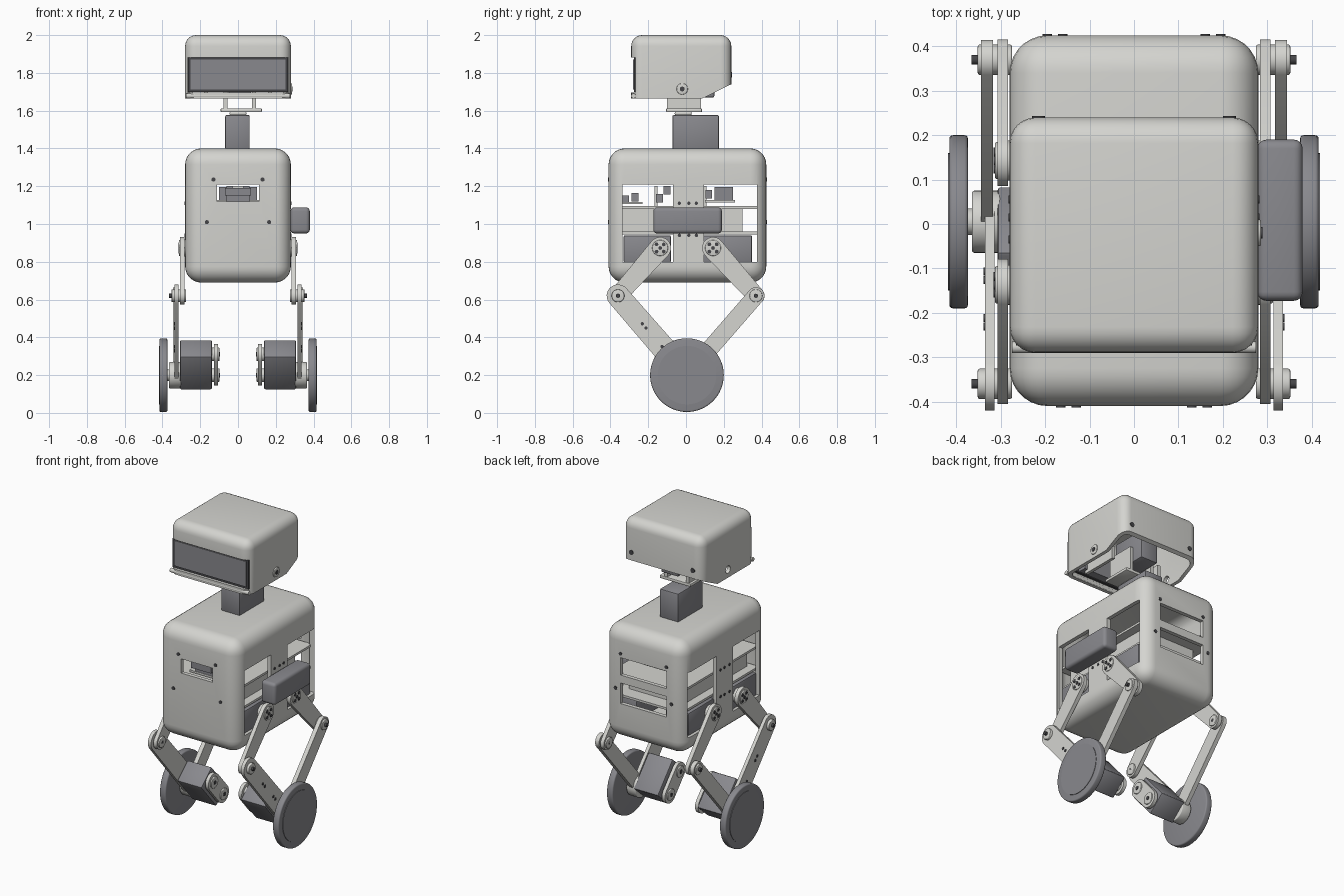
import bpy, bmesh
from math import radians, pi, cos, sin, atan2
from mathutils import Matrix, Vector

cube = bpy.data.objects.get("Cube")
if cube:
    bpy.data.objects.remove(cube, do_unlink=True)


def material(name, rgb):
    m = bpy.data.materials.new(name)
    m.use_nodes = True
    m.diffuse_color = (*rgb, 1)
    m.node_tree.nodes["Principled BSDF"].inputs["Base Color"].default_value = (*rgb, 1)
    return m


LIGHT = material("warm light grey", (0.66, 0.66, 0.63))
DARK = material("slate grey", (0.25, 0.25, 0.27))
BLACK = material("screw black", (0.06, 0.06, 0.065))


def finish(bm, name, mat):
    bmesh.ops.recalc_face_normals(bm, faces=bm.faces)
    me = bpy.data.meshes.new(name)
    bm.to_mesh(me)
    bm.free()
    ob = bpy.data.objects.new(name, me)
    bpy.context.collection.objects.link(ob)
    if mat:
        me.materials.append(mat)
        smooth(ob)
    return ob


def smooth(ob):
    bpy.ops.object.select_all(action="DESELECT")
    ob.select_set(True)
    bpy.context.view_layer.objects.active = ob
    bpy.ops.object.shade_smooth_by_angle(angle=radians(32))


def box(name, x, y, z, mat=None, r=0.0, seg=3, tilt=0.0):
    """Rounded box from three ranges, optionally tilted about the x axis."""
    bm = bmesh.new()
    size = [abs(b - a) for a, b in (x, y, z)]
    bmesh.ops.create_cube(bm, size=1, matrix=Matrix.Diagonal((*size, 1)))
    if r:
        bmesh.ops.bevel(bm, geom=bm.edges[:], offset=r, segments=seg, profile=0.5, affect="EDGES")
    mid = Vector([(a + b) / 2 for a, b in (x, y, z)])
    bm.transform(Matrix.Translation(mid) @ Matrix.Rotation(tilt, 4, "X"))
    return finish(bm, name, mat)


def disc(name, axis, x, centre, r, mat=None, bevel=0.0, seg=40):
    """Cylinder along axis X or Y, spanning the given range."""
    bm = bmesh.new()
    bmesh.ops.create_cone(bm, cap_ends=True, segments=seg, radius1=r, radius2=r, depth=abs(x[1] - x[0]))
    if bevel:
        rim = [e for e in bm.edges if abs(e.verts[0].co.z - e.verts[1].co.z) < 1e-5]
        bmesh.ops.bevel(bm, geom=rim, offset=bevel, segments=3, profile=0.5, affect="EDGES")
    m = (x[0] + x[1]) / 2
    if axis == "X":
        mtx = Matrix.Translation((m, *centre)) @ Matrix.Rotation(pi / 2, 4, "Y")
    else:
        mtx = Matrix.Translation((centre[0], m, centre[1])) @ Matrix.Rotation(pi / 2, 4, "X")
    bm.transform(mtx)
    return finish(bm, name, mat)


def prism(name, pts, x, mat=None):
    """Side profile of (y, z) points extruded along x."""
    bm = bmesh.new()
    face = bm.faces.new([bm.verts.new((x[0], *p)) for p in pts])
    ext = bmesh.ops.extrude_face_region(bm, geom=[face])["geom"]
    moved = [v for v in ext if isinstance(v, bmesh.types.BMVert)]
    bmesh.ops.translate(bm, verts=moved, vec=(x[1] - x[0], 0, 0))
    return finish(bm, name, mat)


def link(name, a, b, ra, rb, x, mat=LIGHT):
    """Flat bar with round ends between two joints."""
    t = atan2(b[1] - a[1], b[0] - a[0])
    pts = []
    for c, r, start in ((a, ra, t + pi / 2), (b, rb, t - pi / 2)):
        pts += [(c[0] + r * cos(start + pi * i / 12), c[1] + r * sin(start + pi * i / 12)) for i in range(13)]
    return prism(name, pts, x, mat)


def cut(ob, cutters, mat):
    for c in cutters:
        mod = ob.modifiers.new("cut", "BOOLEAN")
        mod.operation, mod.solver, mod.object = "DIFFERENCE", "EXACT", c
        bpy.context.view_layer.objects.active = ob
        bpy.ops.object.modifier_apply(modifier=mod.name)
        bpy.data.objects.remove(c, do_unlink=True)
    ob.data.materials.clear()
    ob.data.materials.append(mat)
    smooth(ob)


# Body shell: hollow rounded box with side windows, front and back slots
body = box("body_shell", (-0.28, 0.28), (-0.41, 0.425), (0.69, 1.4), r=0.085, seg=7)
cut(body, [
    box("hollow", (-0.255, 0.255), (-0.385, 0.4), (0.715, 1.375), r=0.07, seg=5),
    box("front_window", (-0.5, 0.5), (-0.335, -0.07), (0.8, 1.21)),
    box("rear_window", (-0.5, 0.5), (0.095, 0.375), (0.8, 1.21)),
    box("front_slot", (-0.11, 0.11), (-0.5, -0.36), (1.12, 1.21)),
    box("back_slot", (-0.16, 0.16), (0.38, 0.5), (1.1, 1.21)),
    box("low_back_slot", (-0.16, 0.16), (0.38, 0.5), (0.92, 1.05)),
], LIGHT)

# Shelves and electronics inside the body
for z in (0.945, 1.08):
    box("inner_shelf", (-0.245, 0.245), (-0.375, 0.39), (z, z + 0.014), LIGHT)
box("electronics_tray", (-0.19, 0.19), (-0.34, 0.3), (0.955, 1.085), LIGHT)
box("computer_board", (-0.12, 0.12), (0.1, 0.26), (1.115, 1.127), LIGHT)
box("computer_block", (-0.1, 0.1), (0.15, 0.25), (1.127, 1.195), DARK)
box("front_board", (-0.1, 0.1), (-0.34, -0.23), (1.105, 1.117), LIGHT)
box("front_display", (-0.07, 0.07), (-0.37, -0.34), (1.15, 1.19), DARK)
for y, z in ((-0.32, 1.15), (-0.27, 1.165), (-0.14, 1.16), (-0.1, 1.2), (0.12, 1.18)):
    box("board_connector", (-0.06, 0.06), (y - 0.018, y + 0.018), (z - 0.045, z), DARK)
for y in (-0.16, 0.1):
    box("board_post", (-0.03, 0.03), (y - 0.008, y + 0.008), (1.09, 1.2), LIGHT)

# Side battery
box("battery_pack", (0.278, 0.38), (-0.173, 0.19), (0.95, 1.088), DARK, r=0.02, seg=4)

# Body screws
for s in (1, -1):
    for x, z in ((0.13, 1.235), (0.165, 1.01)):
        disc("front_screw", "Y", (-0.413, -0.4), (s * x, z), 0.011, BLACK, seg=14)
        disc("back_screw", "Y", (0.415, 0.428), (s * (x + 0.03), z), 0.011, BLACK, seg=14)
    for y in (-0.05, -0.0, 0.04):
        for z in (0.94, 1.11):
            disc("pillar_screw", "X", (s * 0.275, s * 0.283), (y + 0.015, z), 0.009, BLACK, seg=12)

# Neck
box("neck_motor", (-0.068, 0.062), (-0.072, 0.175), (1.395, 1.577), DARK, r=0.008, seg=2)
box("neck_horn", (-0.045, 0.045), (-0.06, 0.03), (1.575, 1.595), LIGHT, r=0.008)
box("neck_plate", (-0.092, 0.127), (-0.106, 0.085), (1.592, 1.612), LIGHT, r=0.006, seg=2)
for x in (-0.077, 0.073):
    box("neck_arm", (x, x + 0.022), (-0.1, 0.08), (1.605, 1.76), LIGHT)

# Head shell: open underneath, sloped at the lower back
head = box("head_shell", (-0.28, 0.28), (-0.29, 0.24), (1.55, 2.0), r=0.058, seg=6)
cut(head, [
    box("hollow", (-0.258, 0.258), (-0.268, 0.218), (1.5, 1.978), r=0.04, seg=4),
    prism("underside", [(-0.6, 1.3), (-0.6, 1.664), (0.085, 1.664), (0.24, 1.74), (0.6, 1.917), (0.6, 1.3)],
          (-0.6, 0.6)),
    box("face_window", (-0.267, 0.267), (-0.5, -0.262), (1.697, 1.882)),
    disc("side_hole", "X", (-0.35, -0.2), (-0.02, 1.715), 0.023),
], LIGHT)

# Face screen with a thin frame, chin bar and head screws
box("screen_frame", (-0.266, 0.266), (-0.274, -0.255), (1.698, 1.881), BLACK)
box("face_screen", (-0.252, 0.252), (-0.281, -0.27), (1.712, 1.872), DARK)
disc("chin_bar", "X", (-0.275, 0.275), (-0.278, 1.678), 0.013, LIGHT, seg=16)
disc("head_pivot", "X", (0.27, 0.286), (-0.02, 1.715), 0.03, LIGHT, bevel=0.004)
disc("pivot_screw", "X", (0.28, 0.289), (-0.02, 1.715), 0.013, BLACK, seg=14)
for s in (1, -1):
    disc("head_screw", "Y", (0.23, 0.243), (s * 0.215, 1.79), 0.015, BLACK, seg=16)

# Mechanism inside the head
box("tilt_motor", (-0.05, 0.07), (-0.08, 0.15), (1.67, 1.85), DARK, r=0.008, seg=2)
box("screen_driver", (-0.2, 0.2), (-0.25, -0.2), (1.7, 1.87), DARK)
for s in (1, -1):
    box("head_bracket", (s * 0.16, s * 0.18), (-0.22, 0.02), (1.68, 1.76), LIGHT)

# Legs: a pair of two-bar linkages on each side, meeting at the wheel
AXLE = (0.005, 0.2)
KNEE_F, KNEE_R = (-0.36, 0.62), (0.37, 0.62)
HIP_F, HIP_R = (-0.137, 0.873), (0.143, 0.873)
shin = (Vector(KNEE_F) - Vector(AXLE)).normalized()
tilt = atan2(shin.y, shin.x)

for s in (1, -1):
    side = "left" if s > 0 else "right"

    def span(a, b):
        return (s * a, s * b)

    for part, hip, knee, ys in (("front", HIP_F, KNEE_F, (-0.33, -0.08)), ("rear", HIP_R, KNEE_R, (0.09, 0.35))):
        tag = f"{side}_{part}_"
        box(tag + "hip_motor", span(0.1, 0.262), ys, (0.795, 0.94), DARK, r=0.008, seg=2)
        disc(tag + "hip_shaft", "X", span(0.2, 0.29), hip, 0.045, LIGHT)
        link(tag + "thigh", hip, knee, 0.058, 0.046, span(0.284, 0.308))
        disc(tag + "hip_horn", "X", span(0.3, 0.313), hip, 0.042, LIGHT, bevel=0.004)
        for i in range(5):
            a, d = pi / 4 + i * pi / 2, 0.027 if i < 4 else 0
            spot = (hip[0] + d * cos(a), hip[1] + d * sin(a))
            disc(tag + "hip_screw", "X", span(0.308, 0.316), spot, 0.01, BLACK, seg=12)
        disc(tag + "knee_pin", "X", span(0.275, 0.366), knee, 0.011, BLACK, seg=16)
        disc(tag + "knee_cap", "X", span(0.275, 0.352), knee, 0.034, LIGHT, bevel=0.004)
    link(side + "_front_shin", KNEE_F, AXLE, 0.06, 0.064, span(0.314, 0.336))
    link(side + "_rear_shin", KNEE_R, AXLE, 0.045, 0.045, span(0.318, 0.345))
    for d in (0.17, 0.2, 0.33, 0.36):
        p = Vector(AXLE) + shin * d
        disc(side + "_shin_screw", "X", span(0.33, 0.339), p, 0.009, BLACK, seg=12)

    # Wheel motor follows the front shin
    c = Vector(AXLE) + shin * 0.072
    box(side + "_wheel_motor", span(0.137, 0.308), (c.x - 0.115, c.x + 0.115), (c.y - 0.07, c.y + 0.07),
        DARK, r=0.008, seg=2, tilt=tilt)
    top = Vector(AXLE) + shin * 0.145
    link(side + "_inner_plate", AXLE, top, 0.055, 0.055, span(0.105, 0.127))
    for p in (AXLE, top):
        disc(side + "_inner_boss", "X", span(0.098, 0.14), p, 0.036, LIGHT, bevel=0.004)
        disc(side + "_inner_screw", "X", span(0.095, 0.1), p, 0.012, BLACK, seg=12)
    disc(side + "_hub", "X", span(0.3, 0.365), AXLE, 0.07, LIGHT, bevel=0.005)
    disc(side + "_axle", "X", span(0.36, 0.385), AXLE, 0.03, LIGHT)
    disc(side + "_wheel", "X", span(0.374, 0.416), AXLE, 0.195, DARK, bevel=0.008, seg=64)
    disc(side + "_wheel_cover", "X", span(0.41, 0.419), AXLE, 0.155, DARK, seg=48)
